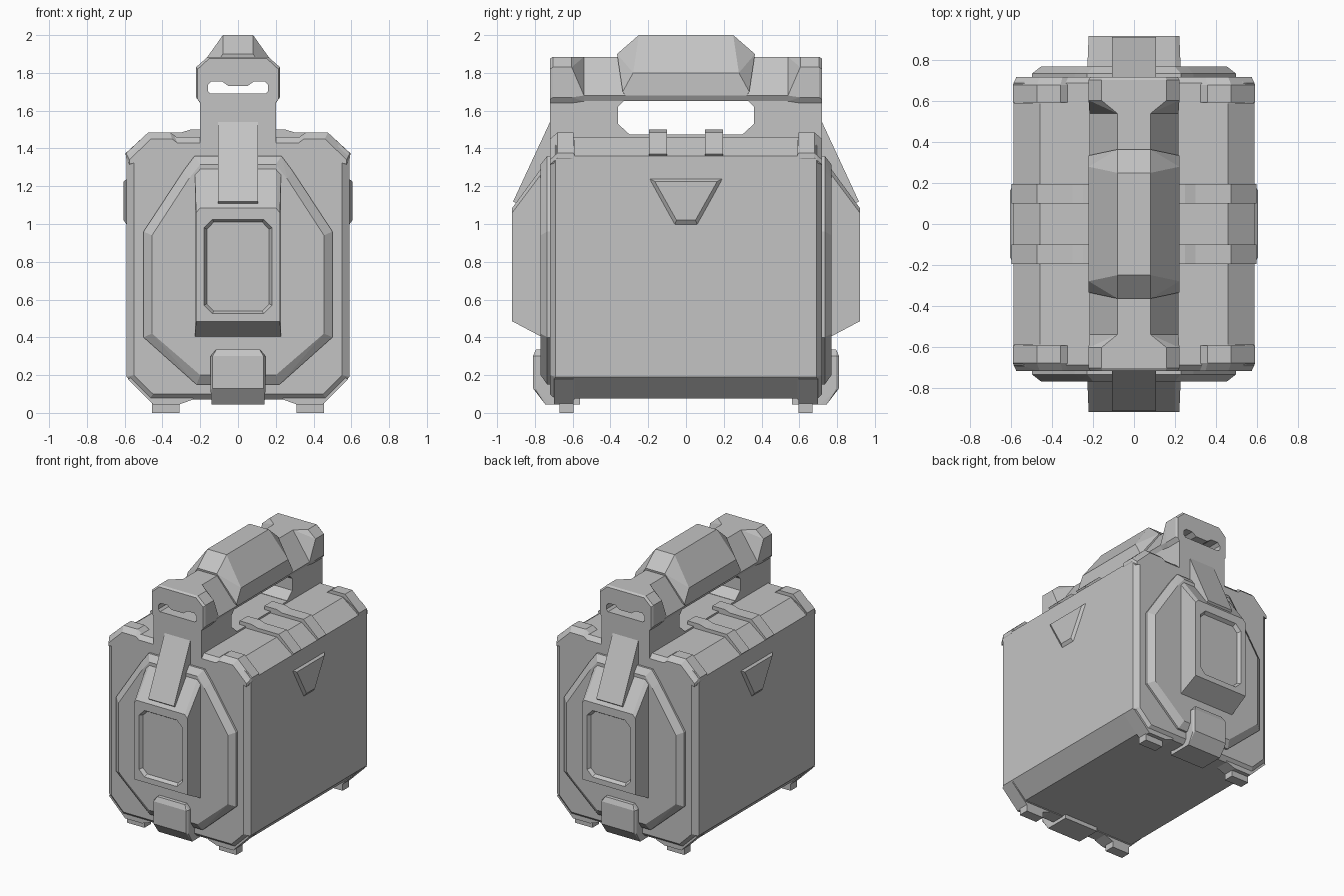
import bpy
import bmesh

old = bpy.data.objects.get("Cube")
if old:
    bpy.data.objects.remove(old, do_unlink=True)

GREY = (0.55, 0.55, 0.55, 1)
mat = bpy.data.materials.new("plain grey")
mat.use_nodes = True
mat.diffuse_color = GREY
mat.node_tree.nodes["Principled BSDF"].inputs["Base Color"].default_value = GREY


def finish(name, bm):
    bmesh.ops.recalc_face_normals(bm, faces=bm.faces)
    me = bpy.data.meshes.new(name)
    bm.to_mesh(me)
    bm.free()
    me.materials.append(mat)
    ob = bpy.data.objects.new(name, me)
    bpy.context.collection.objects.link(ob)
    return ob


def hull(name, pts):
    """Flat-faced convex solid around the points."""
    bm = bmesh.new()
    for p in pts:
        bm.verts.new(p)
    res = bmesh.ops.convex_hull(bm, input=bm.verts)
    loose = {g for g in res["geom_interior"] + res["geom_unused"]
             if isinstance(g, bmesh.types.BMVert)}
    bmesh.ops.delete(bm, geom=list(loose), context='VERTS')
    bmesh.ops.dissolve_limit(bm, angle_limit=0.01, verts=bm.verts, edges=bm.edges)
    return finish(name, bm)


def prism(name, profile, y0, y1):
    """Front (x, z) outline, convex or not, extruded along y."""
    bm = bmesh.new()
    f = bm.faces.new([bm.verts.new((x, y0, z)) for x, z in profile])
    new = bmesh.ops.extrude_face_region(bm, geom=[f])["geom"]
    for v in new:
        if isinstance(v, bmesh.types.BMVert):
            v.co.y = y1
    return finish(name, bm)


def both(half):
    """Close a half outline by mirroring it over x = 0."""
    return half + [(-x, z) for x, z in reversed(half)]


def at_y(outline, y):
    return [(x, y, z) for x, z in outline]


def box(x0, x1, y0, y1, z0, z1):
    return [(x, y, z) for x in (x0, x1) for y in (y0, y1) for z in (z0, z1)]


def cut(ob, cutter):
    mod = ob.modifiers.new("cut", 'BOOLEAN')
    mod.object = cutter
    mod.solver = 'EXACT'
    cutter.hide_render = True
    deps = bpy.context.evaluated_depsgraph_get()
    me = bpy.data.meshes.new_from_object(ob.evaluated_get(deps))
    ob.modifiers.clear()
    ob.data = me


# main case
case = both([(0.47, 0.075), (0.59, 0.19), (0.59, 1.36), (0.56, 1.365), (0.46, 1.46)])
hull("case_body", at_y(case, -0.66) + at_y(case, 0.66))

# straps over the lid and raised side markers
for s, side in ((-1, "front"), (1, "back")):
    for m, hand in ((-1, "right"), (1, "left")):
        strap = [(m * x, z) for x, z in ((0.15, 1.4), (0.15, 1.5), (0.25, 1.5), (0.3, 1.485),
                                         (0.475, 1.485), (0.6, 1.37), (0.585, 1.355), (0.45, 1.4))]
        prism(f"lid_strap_{side}_{hand}", strap, s * 0.1, s * 0.195)

for m, hand in ((-1, "right"), (1, "left")):
    hull(f"side_marker_{hand}",
         [(m * 0.58, s * y, z) for s in (-1, 1) for y, z in ((0.205, 1.245), (0.195, 1.22), (0.065, 0.985))]
         + [(m * 0.606, s * y, z) for s in (-1, 1) for y, z in ((0.165, 1.225), (0.05, 1.02))])

# through slot cutter for the handle
slot = prism("slot_cutter", both([(0.05, 1.73), (0.085, 1.755), (0.14, 1.755), (0.16, 1.735),
                                  (0.16, 1.705), (0.145, 1.69)]), -1, 1)

# front and back end assemblies
end_outer = both([(0.22, 0.075), (0.47, 0.07), (0.59, 0.19), (0.59, 1.37), (0.55, 1.41), (0.46, 1.46)])
end_inner = both([(0.22, 0.1), (0.45, 0.1), (0.55, 0.2), (0.55, 1.35), (0.46, 1.43)])
plate_outer = both([(0.22, 0.15), (0.5, 0.4), (0.5, 0.96), (0.29, 1.28), (0.23, 1.36)])
plate_inner = both([(0.2, 0.2), (0.455, 0.42), (0.455, 0.94), (0.26, 1.24), (0.2, 1.315)])
cap_full = both([(0.2, 1.64), (0.222, 1.67), (0.222, 1.83), (0.16, 1.885)])
bar_sec = both([(0.2, 1.65), (0.218, 1.68), (0.08, 1.885)])
screen = both([(0.135, 0.525), (0.18, 0.57), (0.18, 0.98), (0.135, 1.025)])
screen_in = both([(0.128, 0.54), (0.165, 0.577), (0.165, 0.972), (0.128, 1.01)])

for s, side in ((-1, "front"), (1, "back")):
    hull(f"{side}_end_frame", at_y(end_outer, s * 0.59) + at_y(end_outer, s * 0.69)
         + at_y(end_inner, s * 0.72))
    hull(f"{side}_face_plate", at_y(plate_outer, s * 0.7) + at_y(plate_outer, s * 0.735)
         + at_y(plate_inner, s * 0.77))

    # corner guards and feet
    for m, hand in ((-1, "right"), (1, "left")):
        guard = [(m * x, z) for x, z in ((0.31, 1.45), (0.36, 1.485), (0.475, 1.485),
                                         (0.593, 1.375), (0.593, 1.35), (0.46, 1.4))]
        hull(f"{side}_{hand}_corner_guard", at_y(guard, s * 0.595) + at_y(guard, s * 0.68)
             + [(x * 0.97, s * 0.72, z - 0.035) for x, z in guard])
        skid = [(m * x, z) for x, z in ((0.23, 0.1), (0.24, 0.07), (0.31, 0.045),
                                        (0.45, 0.045), (0.585, 0.18), (0.5, 0.2))]
        prism(f"{side}_{hand}_skid", skid, s * 0.595, s * 0.7)
        hull(f"{side}_{hand}_foot", box(m * 0.31, m * 0.455, s * 0.595, s * 0.67, 0, 0.08))

    # projecting pod with a recessed panel
    pod = hull(f"{side}_pod", [(m * x, s * y, z) for m in (-1, 1) for x, y, z in (
        (0.228, 0.74, 0.4), (0.228, 0.76, 0.4), (0.222, 0.92, 0.485), (0.222, 0.92, 1.06),
        (0.2, 0.92, 1.085), (0.228, 0.77, 1.26), (0.2, 0.77, 1.29), (0.2, 0.74, 1.29))])
    cutter = hull("panel_cutter", at_y(screen, s * 1.0) + at_y(screen, s * 0.92)
                  + at_y(screen_in, s * 0.895))
    cut(pod, cutter)
    bpy.data.objects.remove(cutter, do_unlink=True)

    # sloping brace from pod to handle
    hull(f"{side}_brace", [(m * 0.107, s * y, z) for m in (-1, 1) for y, z in (
        (0.7, 1.54), (0.72, 1.54), (0.915, 1.12), (0.89, 1.1), (0.7, 1.2))])

    # bottom latch wrapping under the case
    hull(f"{side}_latch", [(m * x, s * y, z) for m in (-1, 1) for x, y, z in (
        (0.145, 0.71, 0.3), (0.115, 0.71, 0.34), (0.145, 0.795, 0.3), (0.115, 0.795, 0.335),
        (0.135, 0.81, 0.3), (0.135, 0.81, 0.13), (0.145, 0.795, 0.12),
        (0.14, 0.745, 0.045), (0.14, 0.71, 0.045))])
    hull(f"{side}_latch_hook", box(-0.14, 0.14, s * 0.56, s * 0.745, 0.045, 0.1))

    # handle end cap, tapering into the bar
    cap = hull(f"{side}_handle_cap", at_y(cap_full, s * 0.605) + at_y(cap_full, s * 0.705)
               + at_y([(x * 0.96, z - 0.01) for x, z in cap_full], s * 0.72))
    cut(cap, slot)
    neck = hull(f"{side}_handle_neck", at_y(cap_full, s * 0.605) + at_y(bar_sec, s * 0.54))
    cut(neck, slot)

    # handle post with chamfered opening edge
    post = [(0.72, 1.3), (0.72, 1.66), (0.32, 1.66), (0.33, 1.65), (0.36, 1.62),
            (0.36, 1.53), (0.3, 1.475), (0.3, 1.3)]
    bm = bmesh.new()
    face = bm.faces.new([bm.verts.new((-0.2, s * y, z)) for y, z in post])
    new = bmesh.ops.extrude_face_region(bm, geom=[face])["geom"]
    bmesh.ops.translate(bm, verts=[v for v in new if isinstance(v, bmesh.types.BMVert)], vec=(0.4, 0, 0))
    finish(f"{side}_handle_post", bm)

# handle bar and grip
bar = hull("handle_bar", at_y(bar_sec, -0.54) + at_y(bar_sec, 0.54))
cut(bar, slot)
grip = hull("handle_grip", [(m * x, s * y, z) for m in (-1, 1) for s in (-1, 1) for x, y, z in (
    (0.08, 0.25, 2.0), (0.222, 0.28, 1.8), (0.08, 0.365, 1.9), (0.222, 0.335, 1.7),
    (0.222, 0.32, 1.68), (0.08, 0.33, 1.68))])
cut(grip, slot)
bpy.data.objects.remove(slot, do_unlink=True)

# spine under the handle
hull("lid_spine", box(-0.2, 0.2, -0.36, 0.36, 1.4, 1.473))
